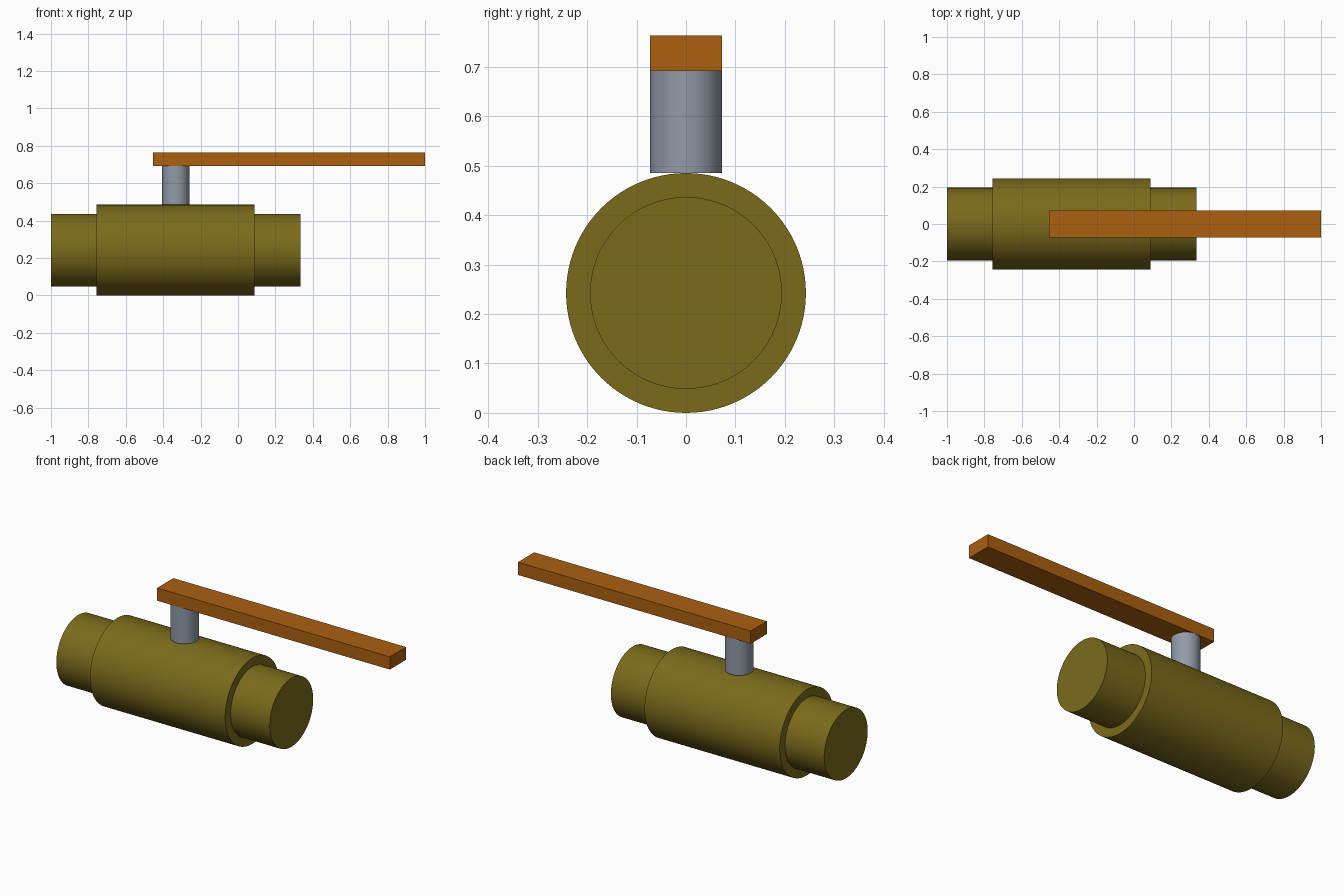
import bpy, math

if "Cube" in bpy.data.objects:
    bpy.data.objects.remove(bpy.data.objects["Cube"])


def material(name, color):
    m = bpy.data.materials.new(name)
    m.diffuse_color = (*color, 1.0)
    m.use_nodes = True
    m.node_tree.nodes["Principled BSDF"].inputs["Base Color"].default_value = m.diffuse_color
    return m


brass = material("brass", (0.198, 0.147, 0.011))
orange = material("handle_orange", (0.41, 0.115, 0.005))
steel = material("steel", (0.283, 0.323, 0.387))

CX = -0.333      # valve centre along the pipe
R = 0.2425       # body radius, also axis height


def cylinder(name, radius, start, end, axis, mat):
    """Smooth cylinder running along x or z between two points."""
    mid = [(a + b) / 2 for a, b in zip(start, end)]
    rot = (0, math.pi / 2, 0) if axis == "x" else (0, 0, 0)
    bpy.ops.mesh.primitive_cylinder_add(
        vertices=96, radius=radius, depth=math.dist(start, end),
        location=mid, rotation=rot)
    ob = bpy.context.object
    ob.name = name
    bpy.ops.object.shade_smooth_by_angle(angle=math.radians(30))
    ob.data.materials.append(mat)
    return ob


# Valve body and its two narrower pipe ends
cylinder("valve_body", R, (CX - 0.4225, 0, R), (CX + 0.4225, 0, R), "x", brass)
for name, s in (("left_pipe_end", -1), ("right_pipe_end", 1)):
    cylinder(name, 0.194, (CX + s * 0.4225, 0, R), (CX + s * 0.667, 0, R), "x", brass)

# Stem standing on the crown of the body
cylinder("stem", 0.0725, (CX, 0, 0.485), (CX, 0, 0.691), "z", steel)

# Flat lever handle
bpy.ops.mesh.primitive_cube_add(size=1, location=((1.0 - 0.455) / 2, 0, 0.727))
handle = bpy.context.object
handle.name = "lever_handle"
handle.scale = (1.455, 0.145, 0.072)
bpy.ops.object.transform_apply(location=False, rotation=False, scale=True)
handle.data.materials.append(orange)
